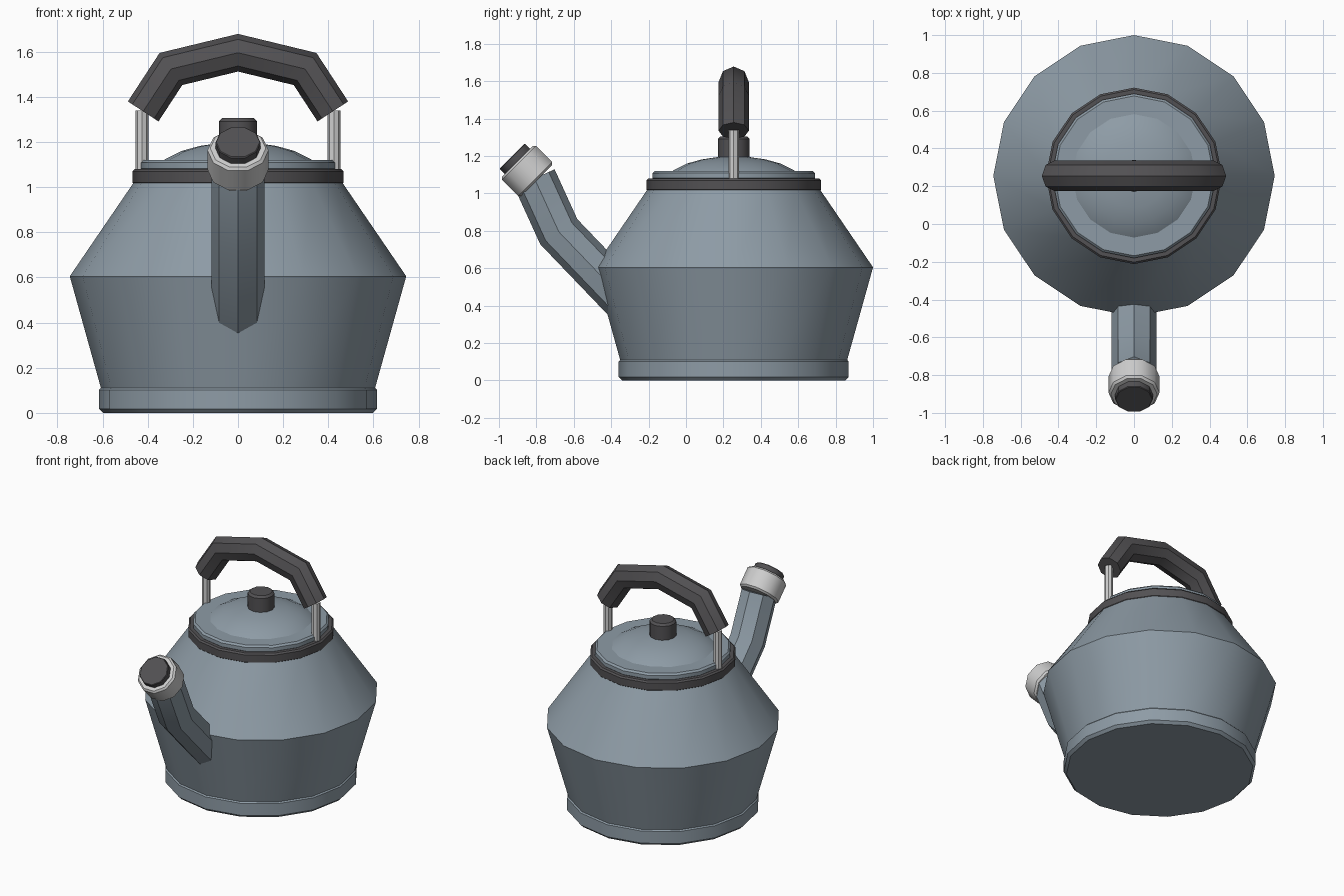
import bpy, bmesh, math
from mathutils import Matrix, Vector

cube = bpy.data.objects.get("Cube")
if cube:
    bpy.data.objects.remove(cube)

CY = 0.255  # pot axis along y


def material(name, rgb):
    mat = bpy.data.materials.new(name)
    mat.use_nodes = True
    mat.diffuse_color = (*rgb, 1)
    mat.node_tree.nodes["Principled BSDF"].inputs["Base Color"].default_value = (*rgb, 1)
    return mat


ENAMEL = material("blue_grey_enamel", (0.27, 0.33, 0.38))
DARK = material("dark_plastic", (0.085, 0.082, 0.087))
METAL = material("light_metal", (0.62, 0.62, 0.62))


def finish(bm, name, mat):
    bmesh.ops.recalc_face_normals(bm, faces=bm.faces)
    mesh = bpy.data.meshes.new(name)
    bm.to_mesh(mesh)
    bm.free()
    mesh.materials.append(mat)
    obj = bpy.data.objects.new(name, mesh)
    bpy.context.collection.objects.link(obj)
    bpy.ops.object.select_all(action='DESELECT')
    obj.select_set(True)
    bpy.context.view_layer.objects.active = obj
    bpy.ops.object.shade_smooth_by_angle(angle=math.radians(40))
    return obj


def skin(bm, rings):
    """Bridge rings of vertices and close both ends."""
    for a, b in zip(rings, rings[1:]):
        for i in range(len(a)):
            j = (i + 1) % len(a)
            bm.faces.new((a[i], a[j], b[j], b[i]))
    bm.faces.new(rings[0])
    bm.faces.new(rings[-1])


def lathe(name, mat, profile, sides=16, matrix=Matrix.Translation((0, CY, 0))):
    """Turn a (radius, height) profile around z, then place it."""
    bm = bmesh.new()
    rings = []
    for r, z in profile:
        angles = [math.tau * i / sides for i in range(sides)]
        rings.append([bm.verts.new(matrix @ Vector((r * math.cos(a), r * math.sin(a), z)))
                      for a in angles])
    skin(bm, rings)
    return finish(bm, name, mat)


def drum(r, low, high, bevel):
    return [(r - bevel, low), (r, low + bevel), (r, high - bevel), (r - bevel, high)]


def tube(name, mat, points, radius, side, sides=8):
    """Sweep a polygon along a planar path with mitred bends; side is the plane normal."""
    bm = bmesh.new()
    pts = [Vector(p) for p in points]
    side = Vector(side)
    rings = []
    for i, p in enumerate(pts):
        before = (p - pts[i - 1]).normalized() if i else (pts[1] - p).normalized()
        after = (pts[i + 1] - p).normalized() if i + 1 < len(pts) else before
        tangent = (before + after).normalized()
        across = side.cross(tangent) / tangent.dot(before)
        angles = [math.tau * k / sides for k in range(sides)]
        rings.append([bm.verts.new(p + radius * (side * math.cos(a) + across * math.sin(a)))
                      for a in angles])
    skin(bm, rings)
    return finish(bm, name, mat)


# Pot: base, body, collar
lathe("base", ENAMEL, drum(0.615, 0, 0.12, 0.018))
lathe("body", ENAMEL, [(0.607, 0.11), (0.745, 0.605), (0.462, 1.02)])
lathe("collar", DARK, drum(0.467, 1.01, 1.08, 0.01))

# Lid: rim, dome, knob
lathe("lid_rim", ENAMEL, drum(0.435, 1.07, 1.12, 0.012))
lathe("lid_dome", ENAMEL, [(0.34, 1.11), (0.32, 1.125), (0.25, 1.16), (0.17, 1.182),
                           (0.08, 1.195), (0.02, 1.2)])
lathe("knob", DARK, drum(0.085, 1.18, 1.305, 0.014), 12)

# Spout with metal cap and dark tip
tube("spout", ENAMEL, [(0, -0.33, 0.43), (0, -0.68, 0.795), (0, -0.81, 1.08)],
     0.118, (1, 0, 0))
cap_place = Matrix.Translation((0, -0.85, 1.12)) @ Matrix.Rotation(math.radians(45), 4, 'X')
lathe("spout_cap", METAL, drum(0.135, -0.073, 0.073, 0.012), 10, cap_place)
lathe("spout_tip", DARK, drum(0.1, 0, 0.112, 0.004), 10, cap_place)

# Handle: grip and two posts
half = [(0.42, 1.335), (0.297, 1.523)]
path = [(-x, CY, z) for x, z in half] + [(0, CY, 1.595)] + [(x, CY, z) for x, z in reversed(half)]
tube("handle_grip", DARK, path, 0.081, (0, 1, 0))
for label, x in (("left", 0.425), ("right", -0.425)):
    tube(label + "_handle_post", METAL, [(x, CY, 1.06), (x, CY, 1.34)], 0.028, (0, 1, 0))
